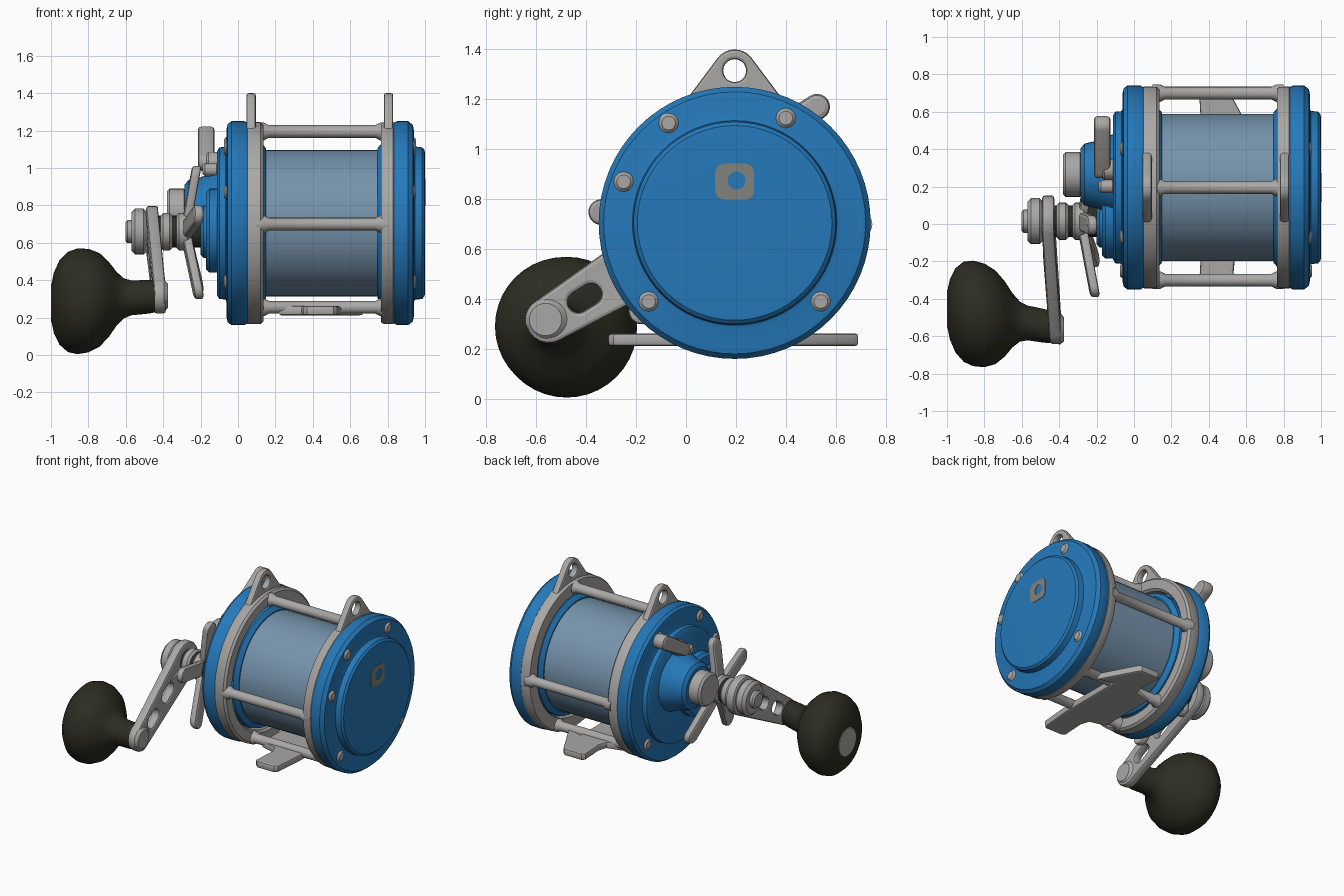
import bpy, math
from mathutils import Matrix

if "Cube" in bpy.data.objects:
    bpy.data.objects.remove(bpy.data.objects["Cube"])

CY, CZ = 0.195, 0.705   # main axis of the reel body


def material(name, rgb):
    m = bpy.data.materials.new(name)
    m.diffuse_color = (*rgb, 1)
    m.use_nodes = True
    m.node_tree.nodes["Principled BSDF"].inputs["Base Color"].default_value = m.diffuse_color
    return m


BLUE = material("anodised blue", (0.018, 0.19, 0.49))
SILVER = material("satin silver", (0.40, 0.39, 0.375))
LINE = material("pale blue line", (0.18, 0.29, 0.41))
DARK = material("dark rubber", (0.026, 0.026, 0.016))
GREY = material("badge grey", (0.22, 0.22, 0.20))


def finish(ob, mat):
    ob.data.materials.clear()
    ob.data.materials.append(mat)
    bpy.ops.object.select_all(action='DESELECT')
    ob.select_set(True)
    bpy.context.view_layer.objects.active = ob
    bpy.ops.object.shade_smooth_by_angle(angle=math.radians(35))
    return ob


def lathe(name, prof, y, z, mat, segs=48, ring=False):
    """Turn (x, radius) points about an axis along x."""
    verts, faces = [], []
    for x, r in prof:
        for i in range(segs):
            a = math.tau * i / segs
            verts.append((x, y + r * math.cos(a), z + r * math.sin(a)))
    n = len(prof)
    for k in range(n if ring else n - 1):
        p, q = k * segs, (k + 1) % n * segs
        for i in range(segs):
            j = (i + 1) % segs
            faces.append((p + j, p + i, q + i, q + j))
    if not ring:
        faces.append(tuple(range(segs))[::-1])
        faces.append(tuple(range((n - 1) * segs, n * segs)))
    me = bpy.data.meshes.new(name)
    me.from_pydata(verts, [], faces)
    ob = bpy.data.objects.new(name, me)
    bpy.context.collection.objects.link(ob)
    # make sure the faces point outwards
    bpy.context.view_layer.objects.active = ob
    ob.select_set(True)
    bpy.ops.object.mode_set(mode='EDIT')
    bpy.ops.mesh.select_all(action='SELECT')
    bpy.ops.mesh.normals_make_consistent(inside=False)
    bpy.ops.object.mode_set(mode='OBJECT')
    return finish(ob, mat)


def disc(name, x0, x1, r, y, z, mat, bevel=0.012, segs=40):
    b = min(bevel, r * 0.4, (x1 - x0) * 0.4)
    return lathe(name, [(x0, r - b), (x0 + b, r), (x1 - b, r), (x1, r - b)], y, z, mat, segs)


def plate(name, loops, lo, hi, mat, bevel=0.012, flat=False):
    """Extrude outlines (later loops are holes) along x, or along z when flat."""
    cu = bpy.data.curves.new(name, 'CURVE')
    cu.dimensions, cu.fill_mode = '2D', 'BOTH'
    cu.extrude = (hi - lo) / 2 - bevel
    cu.bevel_depth, cu.bevel_resolution, cu.offset = bevel, 1, -bevel
    for pts in loops:
        s = cu.splines.new('POLY')
        s.points.add(len(pts) - 1)
        s.use_cyclic_u = True
        for p, co in zip(s.points, pts):
            p.co = (co[0], co[1], 0, 1)
    ob = bpy.data.objects.new(name, cu)
    bpy.context.collection.objects.link(ob)
    bpy.ops.object.select_all(action='DESELECT')
    ob.select_set(True)
    bpy.context.view_layer.objects.active = ob
    bpy.ops.object.convert(target='MESH')
    ob = bpy.context.object
    mid = (lo + hi) / 2
    if flat:
        ob.data.transform(Matrix.Translation((0, 0, mid)))
    else:
        ob.data.transform(Matrix(((0, 0, 1, mid), (1, 0, 0, 0), (0, 1, 0, 0), (0, 0, 0, 1))))
    return finish(ob, mat)


def arc(c, r, a0, a1, n):
    return [(c[0] + r * math.cos(a0 + (a1 - a0) * i / n),
             c[1] + r * math.sin(a0 + (a1 - a0) * i / n)) for i in range(n + 1)]


def circle(c, r, n=20):
    return arc(c, r, 0, math.tau, n)[:-1]


def capsule(a, b, ra, rb):
    t = math.atan2(b[1] - a[1], b[0] - a[0])
    h = math.pi / 2
    return arc(b, rb, t - h, t + h, 10) + arc(a, ra, t + h, t + 3 * h, 10)


def lean(ob, centre, x_per_unit):
    """Shift x in proportion to distance from a centre in the y-z plane."""
    for v in ob.data.vertices:
        v.co.x += x_per_unit * math.hypot(v.co.y - centre[0], v.co.z - centre[1])


# --- side plates and spool
lathe("right_side_plate", [(0.82, 0.53), (0.85, 0.545), (0.91, 0.545), (0.935, 0.525), (0.94, 0.50),
                           (0.94, 0.425), (0.945, 0.41), (0.985, 0.405), (0.998, 0.39), (1.0, 0.36)],
      CY, CZ, BLUE, 64)
lathe("left_side_plate", [(0.06, 0.53), (0.035, 0.545), (-0.035, 0.545), (-0.055, 0.53), (-0.062, 0.50),
                          (-0.062, 0.42), (-0.067, 0.408), (-0.10, 0.405), (-0.112, 0.385)],
      CY, CZ, BLUE, 64)
lathe("spool_flanges", [(0.05, 0.43), (0.125, 0.43), (0.15, 0.40), (0.15, 0.30), (0.745, 0.30),
                        (0.745, 0.40), (0.77, 0.43), (0.83, 0.43)], CY, CZ, BLUE, 48)
disc("line_winding", 0.14, 0.755, 0.392, CY, CZ, LINE, 0.008, 48)

# --- frame rings with drilled ears
for side, x0, x1, ear in (("left", 0.04, 0.135, 0.045), ("right", 0.765, 0.845, 0.78)):
    lathe(side + "_frame_ring", [(x0, 0.53), (x0 + 0.015, 0.54), (x1 - 0.015, 0.54), (x1, 0.525),
                                 (x1, 0.46), (x1 - 0.015, 0.445), (x0, 0.445)],
          CY, CZ, SILVER, 64, ring=True)
    ear_top = (CY, 1.315)
    outline = arc(ear_top, 0.085, math.radians(35), math.radians(145), 8) + \
        [(CY - 0.20, 1.19), (CY - 0.22, 1.15), (CY + 0.22, 1.15), (CY + 0.20, 1.19)]
    plate(side + "_ear", [outline, circle(ear_top, 0.046)], ear, ear + 0.05, SILVER)

# --- cross posts with thickened ends
posts = {"top": (CY, 1.195), "front": (CY - 0.495, 0.70), "back": (CY + 0.505, 0.70),
         "lower_front": (CY - 0.2, 0.255), "lower_back": (CY + 0.2, 0.255)}
for name, (y, z) in posts.items():
    lathe(name + "_post", [(0.10, 0.047), (0.14, 0.047), (0.165, 0.034), (0.735, 0.034),
                           (0.76, 0.047), (0.80, 0.047)], y, z, SILVER, 16)

# --- foot, wide in the middle with a tongue at each end
half = [(0.53, -0.29), (0.51, -0.31), (0.37, -0.31), (0.35, -0.29), (0.36, -0.12), (0.34, -0.06), (0.22, -0.03)]
foot = half + [(x, 2 * 0.19 - y) for x, y in half[::-1]] + [(0.67, 0.41), (0.55, 0.44), (0.53, 0.50)][:2] \
    + [(0.55, -0.06)]
plate("reel_foot", [foot], 0.212, 0.262, SILVER, 0.012, flat=True)

# --- screws on both side plates
for i, (y, z) in enumerate([(-0.07, 1.105), (0.40, 1.125), (-0.25, 0.87), (-0.15, 0.39), (0.54, 0.39)]):
    disc(f"right_screw_{i}", 0.92, 0.952, 0.04, y, z, SILVER, 0.012, 12)
    disc(f"left_screw_{i}", -0.075, -0.04, 0.04, y, z, SILVER, 0.012, 12)

# --- plain badge on the right cap
square = []
for k, (sy, sz) in enumerate([(1, 1), (-1, 1), (-1, -1), (1, -1)]):
    square += arc((CY + sy * 0.04, 0.87 + sz * 0.035), 0.038, k * math.pi / 2, (k + 1) * math.pi / 2, 4)
plate("badge", [square, circle((CY + 0.008, 0.875), 0.036)], 0.997, 1.003, GREY, 0.0)

# --- gear housing and adjuster on the left side
DY, DZ = 0.015, 0.66    # crank axis
disc("gear_housing", -0.172, -0.09, 0.225, 0.04, 0.665, BLUE, 0.02)
disc("gear_housing_step", -0.20, -0.15, 0.14, DY, DZ, BLUE, 0.015)
lathe("adjuster_housing", [(-0.10, 0.22), (-0.15, 0.20), (-0.20, 0.18), (-0.265, 0.165), (-0.285, 0.14)],
      0.265, 0.77, BLUE, 32)
disc("adjuster_knob", -0.38, -0.275, 0.12, 0.265, 0.77, SILVER, 0.015, 32)

# --- clutch lever
plate("clutch_lever", [capsule((0.29, 1.03), (0.525, 1.17), 0.045, 0.052)], -0.215, -0.125, SILVER, 0.02)
disc("lever_pivot", -0.17, -0.10, 0.055, 0.29, 1.03, SILVER, 0.012, 20)
disc("lever_button", -0.19, -0.10, 0.035, 0.20, 0.99, SILVER, 0.015, 16)

# --- star drag wheel with five leaning arms
disc("drag_hub", -0.335, -0.25, 0.10, DY, DZ, SILVER, 0.02, 24)
for k in range(5):
    a = math.radians(166 + 72 * k)
    reach = 0.30 if k == 4 else 0.365
    tip = (DY + reach * math.cos(a), DZ + reach * math.sin(a))
    arm = plate(f"drag_arm_{k}", [capsule((DY, DZ), tip, 0.05, 0.052)], -0.315, -0.265, SILVER, 0.015)
    lean(arm, (DY, DZ), 0.2)

# --- crank shaft, hub and arm
disc("crank_shaft", -0.45, -0.15, 0.085, DY, DZ, DARK, 0.01, 24)
disc("shaft_collar", -0.415, -0.35, 0.10, DY, DZ, SILVER, 0.015, 24)
disc("crank_hub", -0.57, -0.485, 0.123, DY, DZ, SILVER, 0.02, 24)
disc("crank_nut", -0.602, -0.55, 0.062, DY, DZ, SILVER, 0.012, 12)
END = (-0.55, 0.315)


def along(t):
    return (DY + (END[0] - DY) * t, DZ + (END[1] - DZ) * t)


crank = plate("crank_arm", [capsule((DY, DZ), END, 0.138, 0.093),
                            capsule(along(0.70), along(0.79), 0.042, 0.042),
                            capsule(along(0.36), along(0.46), 0.042, 0.042)],
              -0.50, -0.435, SILVER, 0.015)
lean(crank, (DY, DZ), 0.07)

# --- grip, tilted slightly with the crank
grip = [
    lathe("grip", [(-0.997, 0.10), (-0.985, 0.16), (-0.955, 0.225), (-0.91, 0.268), (-0.86, 0.282),
                   (-0.80, 0.277), (-0.74, 0.25), (-0.69, 0.20), (-0.65, 0.145), (-0.61, 0.107),
                   (-0.57, 0.093), (-0.48, 0.09), (-0.44, 0.085)], 0, 0, DARK, 40),
    disc("grip_end_cap", -1.0, -0.96, 0.105, 0, 0, SILVER, 0.006, 24),
    disc("grip_pin", -0.45, -0.375, 0.085, 0, 0, SILVER, 0.02, 24)]
for ob in grip:
    for v in ob.data.vertices:
        t = (v.co.x + 0.42) / -0.44
        v.co.y += -0.555 + 0.077 * t
        v.co.z += 0.315 - 0.028 * t
